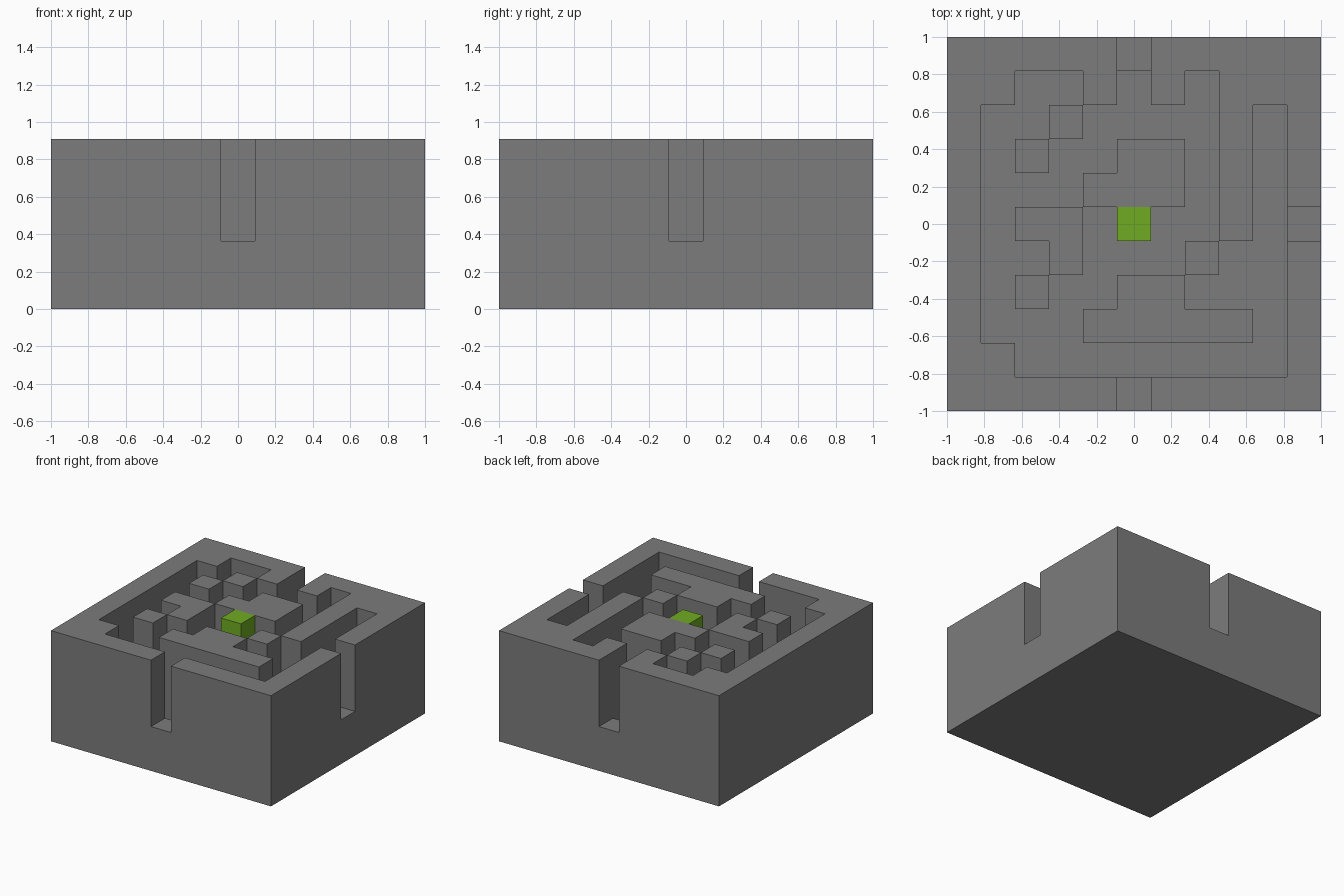
import bpy
import bmesh
from mathutils import Vector

cube = bpy.data.objects.get("Cube")
if cube:
    bpy.data.objects.remove(cube, do_unlink=True)

# Plan of the maze, back row first: # wall, . corridor, e entrance sill, g goal
PLAN = [
    "#####e#####",
    "##..#.#.###",
    "#..#....#.#",
    "#.#..##.#.#",
    "#...###.#.#",
    "#.##.g..#.e",
    "#..#...#..#",
    "#.#..##...#",
    "#...#####.#",
    "##........#",
    "#####e#####",
]
N = len(PLAN)
CELL = 2 / N
LEVELS = {"#": 5, "e": 2, ".": 1, "g": 1}
WALL_TOP = LEVELS["#"]


def make_material(name, rgb):
    mat = bpy.data.materials.new(name)
    mat.use_nodes = True
    color = (*rgb, 1)
    mat.diffuse_color = color
    bsdf = next(n for n in mat.node_tree.nodes if n.type == "BSDF_PRINCIPLED")
    bsdf.inputs["Base Color"].default_value = color
    bsdf.inputs["Roughness"].default_value = 0.9
    return mat


def build_blocks(name, cells, mat):
    """Join unit blocks into one shell, keeping only the exposed faces."""
    bm = bmesh.new()
    origin = Vector((N / 2, N / 2, 0))
    for cell in cells:
        for axis in range(3):
            for sign in (-1, 1):
                normal = Vector((0, 0, 0))
                normal[axis] = sign
                neighbour = tuple(int(a + b) for a, b in zip(cell, normal))
                if neighbour in cells:
                    continue
                u = Vector((0, 0, 0))
                u[(axis + 1) % 3] = 0.5
                v = normal.cross(u)
                middle = Vector(cell) + Vector((0.5, 0.5, 0.5)) + normal / 2 - origin
                corners = (-u - v, u - v, u + v, v - u)
                bm.faces.new([bm.verts.new((middle + c) * CELL) for c in corners])
    bmesh.ops.remove_doubles(bm, verts=bm.verts[:], dist=CELL / 100)
    mesh = bpy.data.meshes.new(name)
    bm.to_mesh(mesh)
    bm.free()
    mesh.materials.append(mat)
    obj = bpy.data.objects.new(name, mesh)
    bpy.context.collection.objects.link(obj)
    return obj


stone = make_material("stone grey", (0.2, 0.2, 0.2))
green = make_material("goal green", (0.16, 0.41, 0.017))

# Sort the plan into stone blocks and the goal column
stone_cells, goal_cells = set(), set()
for row, line in enumerate(PLAN):
    for x, mark in enumerate(line):
        y = N - 1 - row
        height = LEVELS[mark]
        stone_cells.update((x, y, z) for z in range(height))
        if mark == "g":
            goal_cells.update((x, y, z) for z in range(height, WALL_TOP))

# Maze body with floor, walls and entrances
build_blocks("maze_body", stone_cells, stone)
# Goal column in the middle
build_blocks("goal_column", goal_cells, green)
